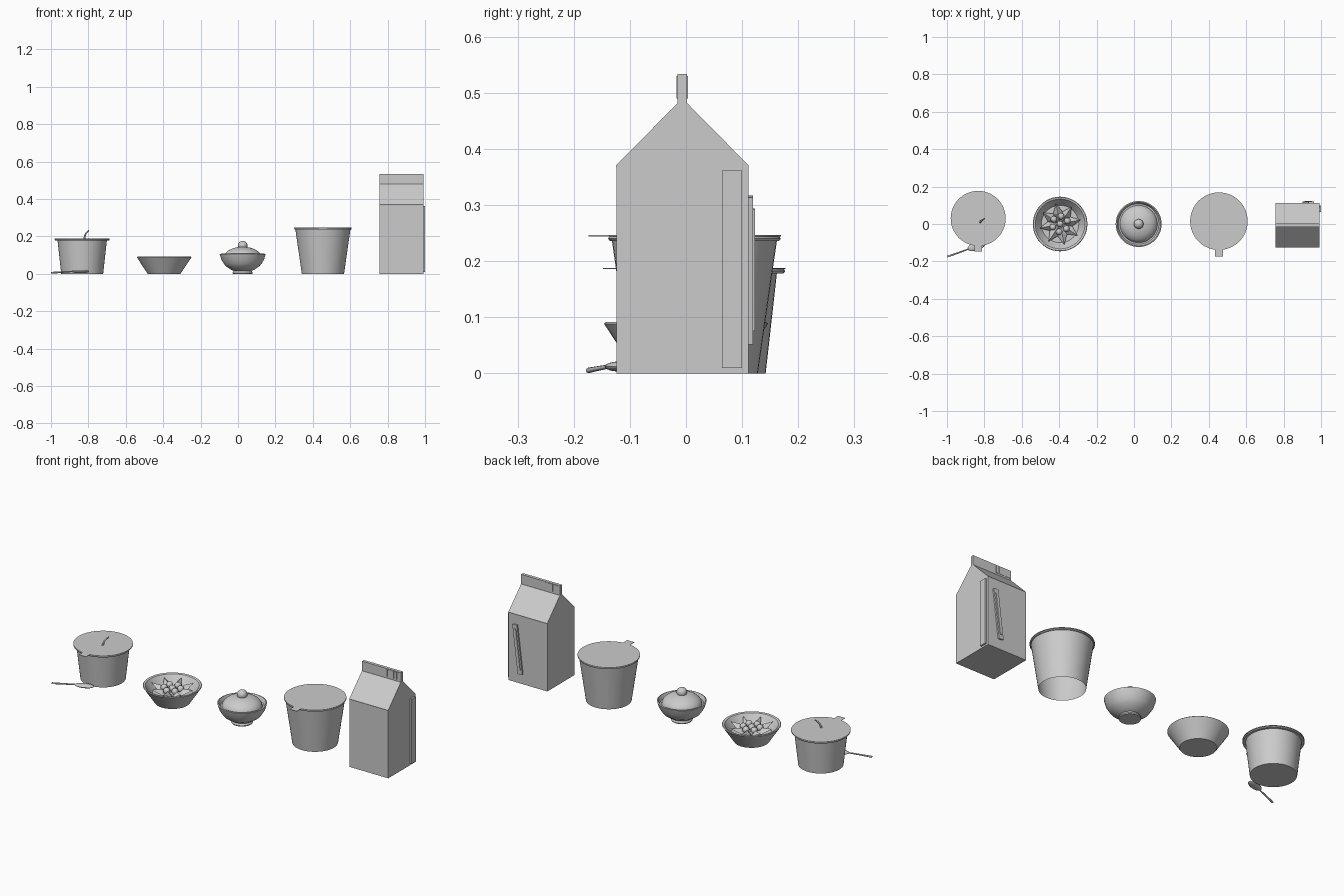
import bpy, bmesh, math
from mathutils import Vector, Matrix

if "Cube" in bpy.data.objects:
    bpy.data.objects.remove(bpy.data.objects["Cube"])

grey = bpy.data.materials.new("plain_grey")
grey.diffuse_color = (0.6, 0.6, 0.6, 1)
grey.use_nodes = True
grey.node_tree.nodes["Principled BSDF"].inputs["Base Color"].default_value = grey.diffuse_color


def finish(name, bm, smooth=True, recalc=True):
    if recalc:
        bmesh.ops.recalc_face_normals(bm, faces=bm.faces[:])
    me = bpy.data.meshes.new(name)
    bm.to_mesh(me)
    bm.free()
    ob = bpy.data.objects.new(name, me)
    bpy.context.collection.objects.link(ob)
    me.materials.append(grey)
    if smooth:
        bpy.ops.object.select_all(action='DESELECT')
        ob.select_set(True)
        bpy.context.view_layer.objects.active = ob
        bpy.ops.object.shade_smooth_by_angle(angle=math.radians(35))
    return ob


def lathe(name, profile, x, y, steps=48):
    bm = bmesh.new()
    vs = [bm.verts.new((r, 0, z)) for r, z in profile]
    es = [bm.edges.new(p) for p in zip(vs, vs[1:])]
    bmesh.ops.spin(bm, geom=vs + es, cent=(0, 0, 0), axis=(0, 0, 1),
                   angle=2 * math.pi, steps=steps)
    bmesh.ops.remove_doubles(bm, verts=bm.verts[:], dist=1e-5)
    bmesh.ops.translate(bm, verts=bm.verts[:], vec=(x, y, 0))
    return finish(name, bm)


def box(name, lo, hi, tilt=0):
    bm = bmesh.new()
    lo, hi = Vector(lo), Vector(hi)
    bmesh.ops.create_cube(bm, size=1, matrix=Matrix.Translation((lo + hi) / 2)
                          @ Matrix.Rotation(tilt, 4, 'Y')
                          @ Matrix.Diagonal((*(hi - lo), 1)))
    return finish(name, bm, False)


def ball(name, c, scale, rot=0):
    bm = bmesh.new()
    bmesh.ops.create_uvsphere(bm, u_segments=24, v_segments=12, radius=1,
                              matrix=Matrix.Translation(c) @ Matrix.Rotation(rot, 4, 'Z')
                              @ Matrix.Diagonal((*scale, 1)))
    return finish(name, bm)


def tube(name, pts, radius, taper=1):
    cu = bpy.data.curves.new(name, 'CURVE')
    cu.dimensions = '3D'
    cu.bevel_depth = radius
    cu.bevel_resolution = 2
    cu.use_fill_caps = True
    sp = cu.splines.new('BEZIER')
    sp.bezier_points.add(len(pts) - 1)
    for i, (bp, p) in enumerate(zip(sp.bezier_points, pts)):
        bp.co = p
        bp.handle_left_type = bp.handle_right_type = 'AUTO'
        bp.radius = 1 + (taper - 1) * i / (len(pts) - 1)
    ob = bpy.data.objects.new(name, cu)
    bpy.context.collection.objects.link(ob)
    cu.materials.append(grey)
    return ob


def cup(name, x, y, z, r_bottom, r_top, r_rim, tab_end, closed):
    # tapered wall with rolled rim, foil lid and pull tab
    wall = [(r_bottom, 0), (r_top, z - 0.009), (r_rim - 0.003, z - 0.009),
            (r_rim, z - 0.005), (r_rim - 0.003, z - 0.001)]
    lathe(name + "_body", ([(0, 0)] if closed else []) + wall, x, y)
    lathe(name + "_lid", [(0, z - 0.001), (r_rim, z - 0.001), (r_rim, z + 0.001),
                          (0, z + 0.001)], x, y)
    box(name + "_tab", (x - 0.021, tab_end, z - 0.001),
        (x + 0.021, y - r_rim + 0.01, z + 0.001))


cup("small_cup", -0.833, 0.03, 0.187, 0.112, 0.132, 0.147, -0.148, True)
cup("large_cup", 0.454, 0.015, 0.245, 0.113, 0.147, 0.154, -0.174, False)

# curled stem on the small lid
tube("lid_stem", [(-0.822, 0.01, 0.186), (-0.815, 0.018, 0.212),
                  (-0.798, 0.03, 0.231)], 0.005, 0.7)

# spoon resting beside the small cup
ball("spoon_bowl", (-0.842, -0.118, 0.012), (0.05, 0.023, 0.009), math.radians(19))
handle = tube("spoon_handle", [(-0.998, -0.174, 0.005), (-0.94, -0.154, 0.009),
                               (-0.88, -0.132, 0.013)], 0.005, 0.7)

# wide flared bowl with a shallow filling
FX = -0.395
lathe("flared_bowl", [(0, 0), (0.088, 0), (0.146, 0.088), (0.143, 0.091),
                      (0.133, 0.088), (0.1, 0.042), (0, 0.042)], FX, 0)

# pointed petals in a star with berries between them
bm = bmesh.new()
for i in range(8):
    rot = Matrix.Translation((FX, 0, 0)) @ Matrix.Rotation(i * math.pi / 4 + 0.2, 4, 'Z')
    low = [bm.verts.new(rot @ Vector(p)) for p in
           ((0.01, 0, 0.04), (0.06, -0.026, 0.052), (0.112, 0, 0.082), (0.06, 0.026, 0.052))]
    ridge = bm.verts.new(rot @ Vector((0.055, 0, 0.078)))
    bm.faces.new(low)
    for a, b in zip(low, low[1:] + low[:1]):
        bm.faces.new((a, b, ridge))
finish("star_petals", bm, False)
ball("berry_centre", (FX, 0, 0.072), (0.017,) * 3)
for i in range(6):
    a = i * math.pi / 3 + 0.4
    ball("berry", (FX + 0.042 * math.cos(a), 0.042 * math.sin(a), 0.073), (0.017,) * 3)

# footed bowl with domed lid and round knob
BX = 0.025
lathe("footed_bowl", [(0, 0), (0.052, 0), (0.054, 0.005), (0.048, 0.016), (0.06, 0.02),
                      (0.092, 0.042), (0.1, 0.053), (0.114, 0.075), (0.123, 0.105),
                      (0.117, 0.107), (0.108, 0.088), (0, 0.088)], BX, 0)
dome = [(0.1 * math.cos(t * math.pi / 16), 0.088 + 0.056 * math.sin(t * math.pi / 16))
        for t in range(8)] + [(0, 0.144)]
lathe("domed_lid", dome, BX, 0)
ball("lid_knob", (BX, 0, 0.151), (0.026, 0.026, 0.025))

# gable-topped carton from its side profile
X0, X1, CY = 0.757, 0.991, -0.0065
half = [(0.1175, 0), (0.1175, 0.366), (0.1185, 0.37), (0.009, 0.481)]
outline = [(CY + y, z) for y, z in half] + [(CY - y, z) for y, z in reversed(half)]
bm = bmesh.new()
face = bm.faces.new([bm.verts.new((X0, y, z)) for y, z in outline])
ext = bmesh.ops.extrude_face_region(bm, geom=[face])
bmesh.ops.translate(bm, vec=(X1 - X0, 0, 0),
                    verts=[v for v in ext["geom"] if isinstance(v, bmesh.types.BMVert)])
finish("carton_body", bm, False)
box("carton_fin", (X0, CY - 0.0085, 0.475), (X1, CY + 0.0085, 0.533))

# crimped ridges on both sides of the fin
for i in range(5):
    for side in (-1, 1):
        x = 0.874 - side * (0.03 + i * 0.019)
        y = CY + side * 0.0085
        box("fin_ridge", (x - 0.006, y - 0.002, 0.49), (x + 0.006, y + 0.002, 0.53))

# side seam panel and wrapped straw on the back
box("side_panel", (X1 - 0.002, 0.064, 0.009), (1.0, 0.1, 0.361))
box("straw_wrapper", (0.918, 0.11, 0.052), (0.946, 0.119, 0.316), math.radians(7))
box("straw", (0.926, 0.118, 0.075), (0.938, 0.123, 0.294), math.radians(7))
